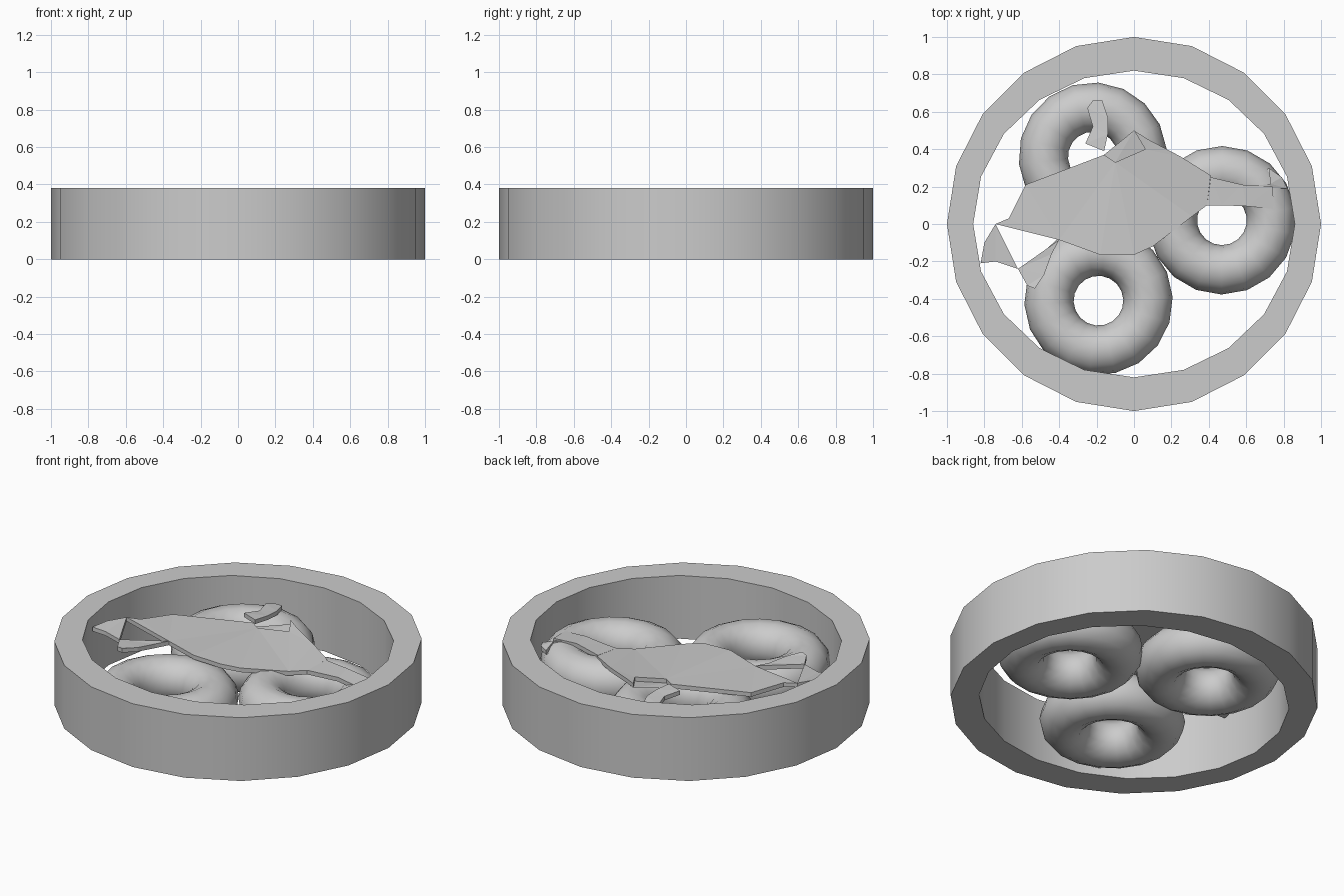
import bpy, bmesh
from math import pi, cos, sin

if "Cube" in bpy.data.objects:
    bpy.data.objects.remove(bpy.data.objects["Cube"])


def make_object(name, bm):
    bmesh.ops.recalc_face_normals(bm, faces=bm.faces[:])
    me = bpy.data.meshes.new(name)
    bm.to_mesh(me)
    bm.free()
    ob = bpy.data.objects.new(name, me)
    bpy.context.collection.objects.link(ob)
    return ob


def ring_wall(name, n, outer, inner, height):
    """Open band: circular outside, slightly oval inside."""
    bm = bmesh.new()
    loops = []
    for (rx, ry), z in ((outer, 0), (outer, height), (inner, height), (inner, 0)):
        loops.append([bm.verts.new((rx * cos(2 * pi * i / n), ry * sin(2 * pi * i / n), z))
                      for i in range(n)])
    for k in range(4):
        a, b = loops[k], loops[(k + 1) % 4]
        for i in range(n):
            j = (i + 1) % n
            bm.faces.new((a[i], a[j], b[j], b[i]))
    return make_object(name, bm)


def sheet(name, pts, thick=0.025):
    """Thin slab whose top follows the outline points."""
    bm = bmesh.new()
    top = [bm.verts.new(p) for p in pts]
    low = [bm.verts.new((x, y, z - thick)) for x, y, z in pts]
    bm.faces.new(top)
    bm.faces.new(low[::-1])
    n = len(pts)
    for i in range(n):
        j = (i + 1) % n
        bm.faces.new((top[j], top[i], low[i], low[j]))
    bmesh.ops.triangulate(bm, faces=[f for f in bm.faces if len(f.verts) > 4])
    return make_object(name, bm)


def smooth(ob, angle):
    bpy.ops.object.select_all(action='DESELECT')
    ob.select_set(True)
    bpy.context.view_layer.objects.active = ob
    bpy.ops.object.shade_smooth_by_angle(angle=angle)


# Surrounding wall
smooth(ring_wall("outer_wall", 20, (1.0, 1.0), (0.86, 0.82), 0.38), 0.6)

# Three round loops resting inside
for i, (x, y, turn) in enumerate(((-0.22, 0.36, 0.1), (0.47, 0.02, 0.17), (-0.19, -0.41, 0.05))):
    bpy.ops.mesh.primitive_torus_add(location=(x, y, 0.137), rotation=(0, 0, turn),
                                     major_segments=18, minor_segments=14,
                                     major_radius=0.265, minor_radius=0.132)
    ob = bpy.context.object
    ob.name = f"round_loop_{i + 1}"
    smooth(ob, pi / 3)

# Flat body draped across the loops
sheet("flat_body", [
    (-0.74, 0.0, 0.32), (-0.67, 0.03, 0.315), (-0.58, 0.21, 0.30), (-0.16, 0.37, 0.30),
    (-0.10, 0.33, 0.30), (0.06, 0.40, 0.295), (0.0, 0.50, 0.31), (0.08, 0.45, 0.30),
    (0.25, 0.36, 0.285), (0.41, 0.26, 0.275), (0.39, 0.10, 0.265), (0.31, 0.04, 0.26),
    (0.10, -0.12, 0.285), (0.0, -0.165, 0.30), (-0.18, -0.165, 0.305), (-0.40, -0.085, 0.30)])

# Split flap at the left end
sheet("left_flap_outer", [
    (-0.74, 0.0, 0.32), (-0.80, -0.10, 0.32), (-0.82, -0.21, 0.32),
    (-0.74, -0.20, 0.31), (-0.62, -0.24, 0.31)])
sheet("left_flap_inner", [
    (-0.40, -0.085, 0.30), (-0.62, -0.24, 0.31), (-0.57, -0.33, 0.315),
    (-0.53, -0.345, 0.32), (-0.48, -0.27, 0.31), (-0.44, -0.16, 0.30)])

# Loose strip at the back
sheet("back_strip", [
    (-0.16, 0.39, 0.31), (-0.26, 0.43, 0.31), (-0.22, 0.52, 0.30), (-0.25, 0.62, 0.295),
    (-0.22, 0.66, 0.29), (-0.17, 0.66, 0.29), (-0.14, 0.57, 0.30), (-0.14, 0.48, 0.305)])

# Drooping flap at the right end
sheet("right_flap", [
    (0.41, 0.25, 0.275), (0.58, 0.21, 0.285), (0.74, 0.20, 0.27), (0.75, 0.08, 0.265),
    (0.60, 0.095, 0.28), (0.47, 0.10, 0.27), (0.39, 0.10, 0.265)])
sheet("right_flap_tip", [
    (0.62, 0.20, 0.28), (0.73, 0.215, 0.26), (0.72, 0.30, 0.24), (0.79, 0.25, 0.23),
    (0.82, 0.19, 0.22), (0.72, 0.19, 0.26)])
